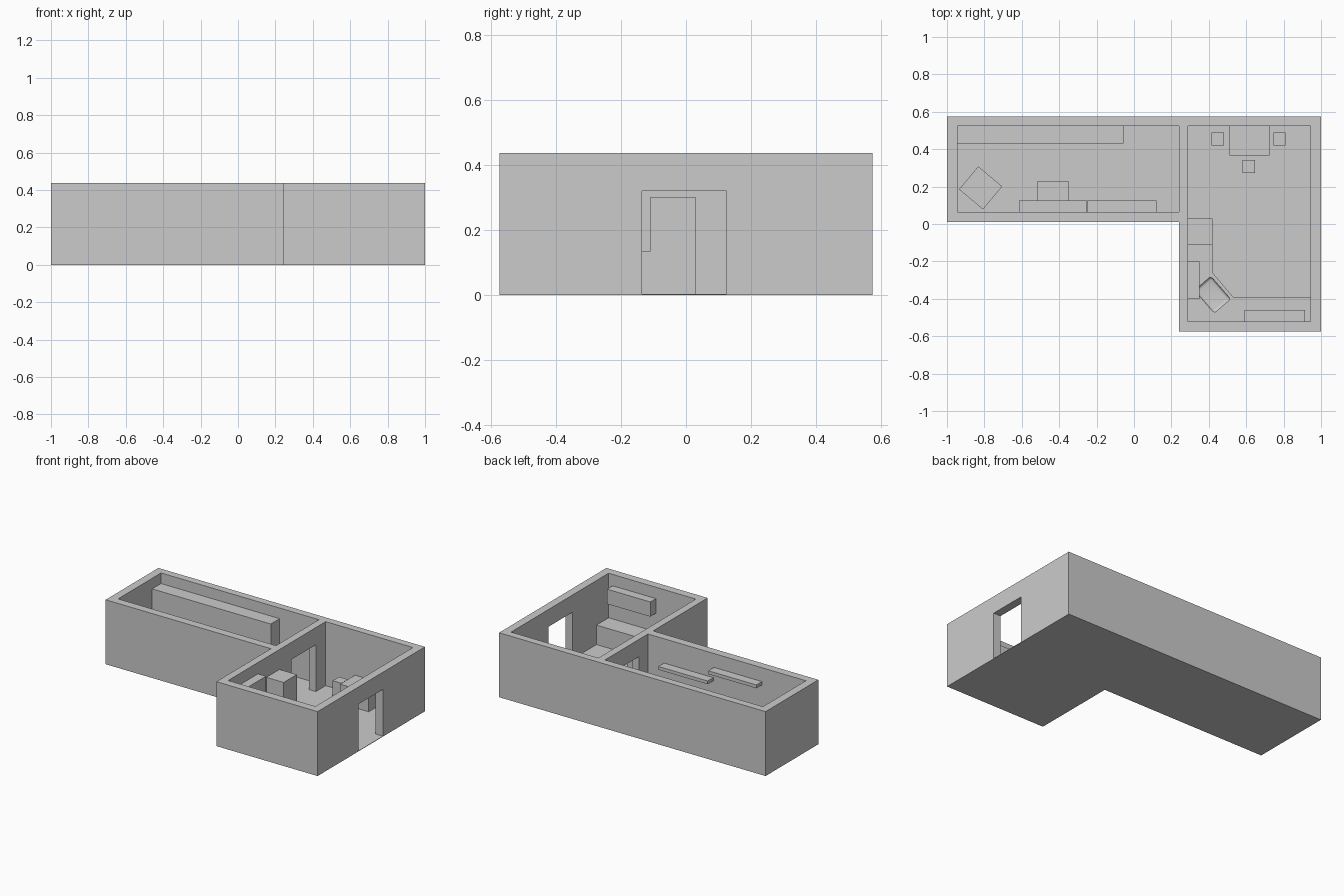
import bpy, bmesh, math
from mathutils import Vector

if "Cube" in bpy.data.objects:
    bpy.data.objects.remove(bpy.data.objects["Cube"])


def prism(name, pts, depth):
    """Extrude a closed polygon of 3D points along the depth vector."""
    bm = bmesh.new()
    face = bm.faces.new([bm.verts.new(p) for p in pts])
    ext = bmesh.ops.extrude_face_region(bm, geom=[face], use_keep_orig=True)
    moved = [v for v in ext["geom"] if isinstance(v, bmesh.types.BMVert)]
    bmesh.ops.translate(bm, verts=moved, vec=Vector(depth))
    bmesh.ops.recalc_face_normals(bm, faces=bm.faces)
    mesh = bpy.data.meshes.new(name)
    bm.to_mesh(mesh)
    bm.free()
    obj = bpy.data.objects.new(name, mesh)
    bpy.context.collection.objects.link(obj)
    return obj


def box(name, x0, x1, y0, y1, z0, z1):
    return prism(name, [(x0, y0, z0), (x1, y0, z0), (x1, y1, z0), (x0, y1, z0)],
                 (0, 0, z1 - z0))


def rotated_box(name, cx, cy, w, d, z0, z1, angle):
    obj = box(name, -w / 2, w / 2, -d / 2, d / 2, z0, z1)
    obj.location = (cx, cy, 0)
    obj.rotation_euler.z = math.radians(angle)
    return obj


def door_wall(name, x0, x1, y0, y1, d0, d1):
    """Wall along y with a doorway between d0 and d1."""
    yz = [(y0, 0), (d0, 0), (d0, DOOR), (d1, DOOR), (d1, 0), (y1, 0), (y1, H), (y0, H)]
    return prism(name, [(x0, y, z) for y, z in yz], (x1 - x0, 0, 0))


H, DOOR = 0.437, 0.32

# Floor: one L-shaped slab
outline = [(-1, 0.01), (0.24, 0.01), (0.24, -0.575), (1, -0.575), (1, 0.575), (-1, 0.575)]
prism("floor", [(x, y, 0) for x, y in outline], (0, 0, 0.003))

# Outer walls
box("back_wall", -1, 1, 0.525, 0.575, 0, H)
box("left_wall", -1, -0.945, 0.01, 0.525, 0, H)
box("left_room_front_wall", -0.945, 0.24, 0.01, 0.065, 0, H)
box("right_room_front_wall", 0.24, 1, -0.575, -0.52, 0, H)

# Walls with doorways
door_wall("entrance_wall", 0.945, 1, -0.52, 0.525, -0.135, 0.125)
door_wall("dividing_wall", 0.24, 0.29, -0.52, 0.525, 0.16, 0.42)

# Left room furniture
box("wardrobe", -0.945, -0.055, 0.43, 0.525, 0, 0.365)
box("high_shelf", -0.615, -0.255, 0.065, 0.125, 0.32, 0.343)
box("low_shelf", -0.25, 0.12, 0.065, 0.125, 0.25, 0.272)
box("desk", -0.515, -0.35, 0.065, 0.23, 0, 0.12)
rotated_box("square_table", -0.82, 0.193, 0.167, 0.16, 0, 0.12, -40)

# Dining table and stools
box("dining_table", 0.51, 0.725, 0.365, 0.525, 0, 0.133)
for i, (x, y) in enumerate([(0.448, 0.455), (0.778, 0.455), (0.613, 0.308)]):
    box(f"stool_{i + 1}", x - 0.033, x + 0.033, y - 0.034, y + 0.034, 0, 0.11)

# Kitchen: fridge, corner counter and wall cupboards
box("fridge", 0.29, 0.42, -0.11, 0.03, 0, 0.302)
plan = [(0.29, -0.11), (0.29, -0.52), (0.945, -0.52), (0.945, -0.39),
        (0.53, -0.39), (0.42, -0.26), (0.42, -0.11)]
counter = prism("kitchen_counter", [(x, y, 0) for x, y in plan], (0, 0, 0.135))
box("side_cupboard", 0.29, 0.35, -0.4, -0.2, 0.26, 0.36)
box("front_cupboard", 0.59, 0.915, -0.52, -0.46, 0.26, 0.36)

# Sink basin: rounded cutter sunk into the counter corner
cutter = rotated_box("sink_cutter", 0.42, -0.378, 0.16, 0.115, 0.085, 0.2, -49)
bevel = cutter.modifiers.new("round", "BEVEL")
bevel.width, bevel.segments = 0.015, 4
cutter.hide_render = True
cutter.hide_viewport = False
cut = counter.modifiers.new("sink", "BOOLEAN")
cut.operation, cut.object, cut.solver = "DIFFERENCE", cutter, "EXACT"

# Apply the cut, then drop the helper and smooth the basin
bpy.context.view_layer.objects.active = counter
counter.select_set(True)
bpy.ops.object.modifier_apply(modifier=cut.name)
bpy.data.objects.remove(cutter)
bpy.ops.object.shade_smooth_by_angle(angle=math.radians(30))
